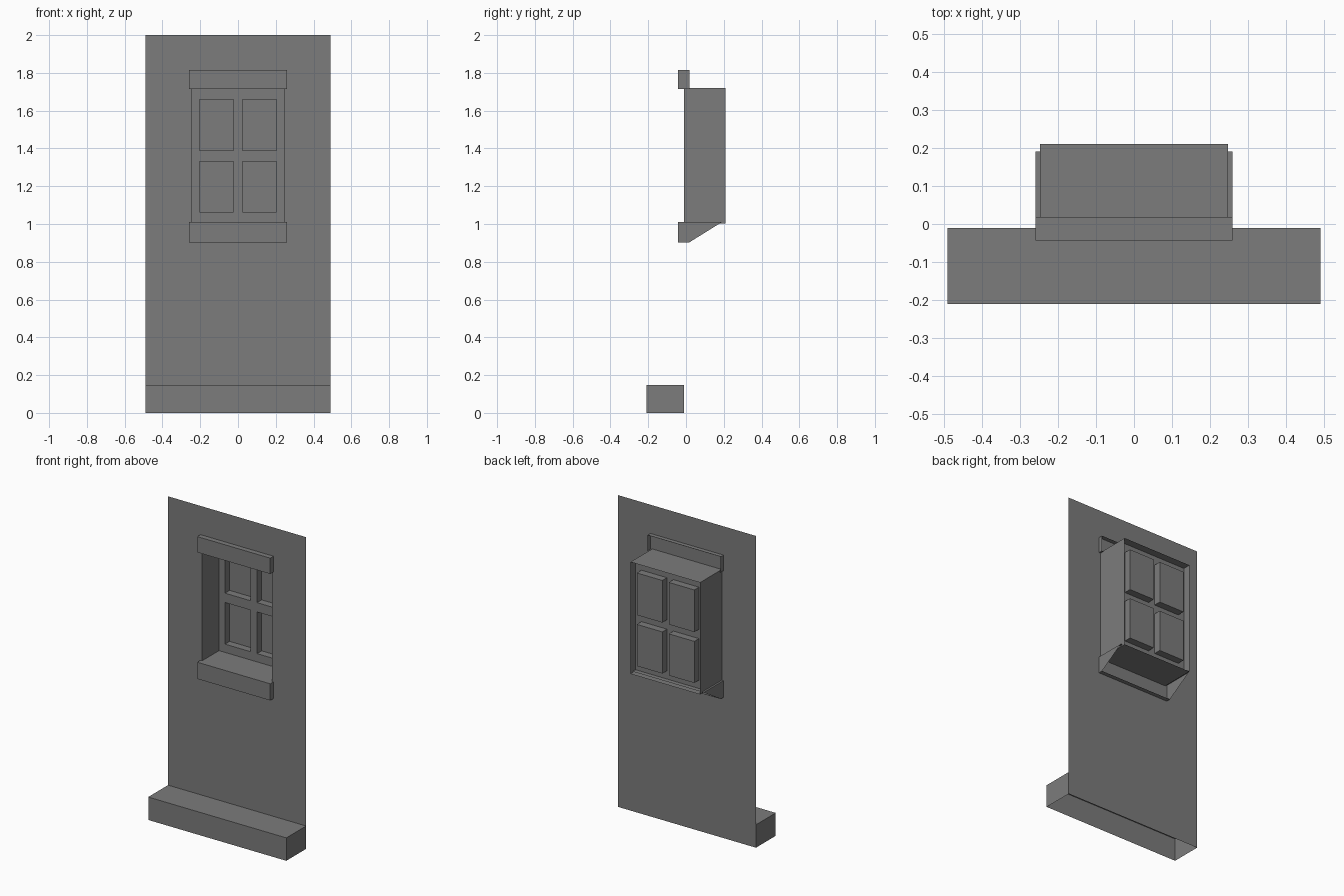
import bpy, bmesh

if "Cube" in bpy.data.objects:
    bpy.data.objects.remove(bpy.data.objects["Cube"])

XS = [-0.247, -0.204, -0.023, 0.023, 0.204, 0.247]    # frame and pane columns
ZS = [1.002, 1.063, 1.33, 1.39, 1.66, 1.72]           # frame and pane rows
WALL_Y, FRAME_Y, PANE_Y, BACK_Y = -0.01, 0.16, 0.207, 0.21

# Dark grey used on every part
dark_grey = bpy.data.materials.new("dark_grey")
dark_grey.diffuse_color = (0.2, 0.2, 0.2, 1)
dark_grey.use_nodes = True
dark_grey.node_tree.nodes["Principled BSDF"].inputs["Base Color"].default_value = dark_grey.diffuse_color


def finish(name, bm):
    mesh = bpy.data.meshes.new(name)
    bm.to_mesh(mesh)
    bm.free()
    mesh.materials.append(dark_grey)
    obj = bpy.data.objects.new(name, mesh)
    bpy.context.collection.objects.link(obj)
    return obj


def grid_sheet(bm, xs, zs, y, skip=()):
    """Flat sheet facing -y, split at xs and zs; returns faces by cell."""
    v = {(i, k): bm.verts.new((x, y, z)) for i, x in enumerate(xs) for k, z in enumerate(zs)}
    return {(i, k): bm.faces.new((v[i, k], v[i + 1, k], v[i + 1, k + 1], v[i, k + 1]))
            for i in range(len(xs) - 1) for k in range(len(zs) - 1) if (i, k) not in skip}


def moulding(name, half, profile, skip):
    """Sweep a (y, z) profile along x with end caps, leaving the skipped sides open."""
    bm = bmesh.new()
    left = [bm.verts.new((-half, y, z)) for y, z in profile]
    right = [bm.verts.new((half, y, z)) for y, z in profile]
    caps = [bm.faces.new(left), bm.faces.new(right[::-1])]
    n = len(profile)
    sides = []
    for i in range(n):
        j = (i + 1) % n
        if i not in skip:
            sides.append(bm.faces.new((left[j], left[i], right[i], right[j])))
    # make every face point away from the middle of the moulding
    bm.normal_update()
    centre = sum((v.co for v in bm.verts), start=bm.verts[:][0].co * 0) / len(bm.verts)
    for f in caps + sides:
        if f.normal.dot(f.calc_center_median() - centre) < 0:
            f.normal_flip()
    return finish(name, bm)


# Wall sheet with the window opening
bm = bmesh.new()
grid_sheet(bm, [-0.49, XS[0], XS[-1], 0.49], [0, ZS[0], ZS[-1], 2], WALL_Y, skip={(1, 1)})
finish("wall", bm)

# Window reveal: open tube running through the wall
bm = bmesh.new()
corners = [(XS[0], ZS[0]), (XS[-1], ZS[0]), (XS[-1], ZS[-1]), (XS[0], ZS[-1])]
front = [bm.verts.new((x, WALL_Y, z)) for x, z in corners]
back = [bm.verts.new((x, BACK_Y, z)) for x, z in corners]
for i in range(4):
    j = (i + 1) % 4
    bm.faces.new((front[i], front[j], back[j], back[i]))
finish("window_reveal", bm)

# Window frame with four recessed panes
bm = bmesh.new()
cells = grid_sheet(bm, XS, ZS, FRAME_Y)
bm.normal_update()
for i in (1, 3):
    for k in (1, 3):
        pane = cells[i, k]
        bmesh.ops.inset_region(bm, faces=[pane], thickness=0)
        for v in pane.verts:
            v.co.y = PANE_Y
finish("window_frame", bm)

# Plinth (open underneath and against the wall), lintel and sill (open behind)
moulding("plinth", 0.49, [(WALL_Y, 0), (-0.21, 0), (-0.21, 0.147), (WALL_Y, 0.147)], {0, 3})
moulding("lintel", 0.259, [(0.018, 1.715), (-0.043, 1.715), (-0.043, 1.816), (0.018, 1.816)], {3})
moulding("window_sill", 0.259, [(0.018, 0.903), (-0.043, 0.903), (-0.043, 1.01), (0.19, 1.01)], {3})
